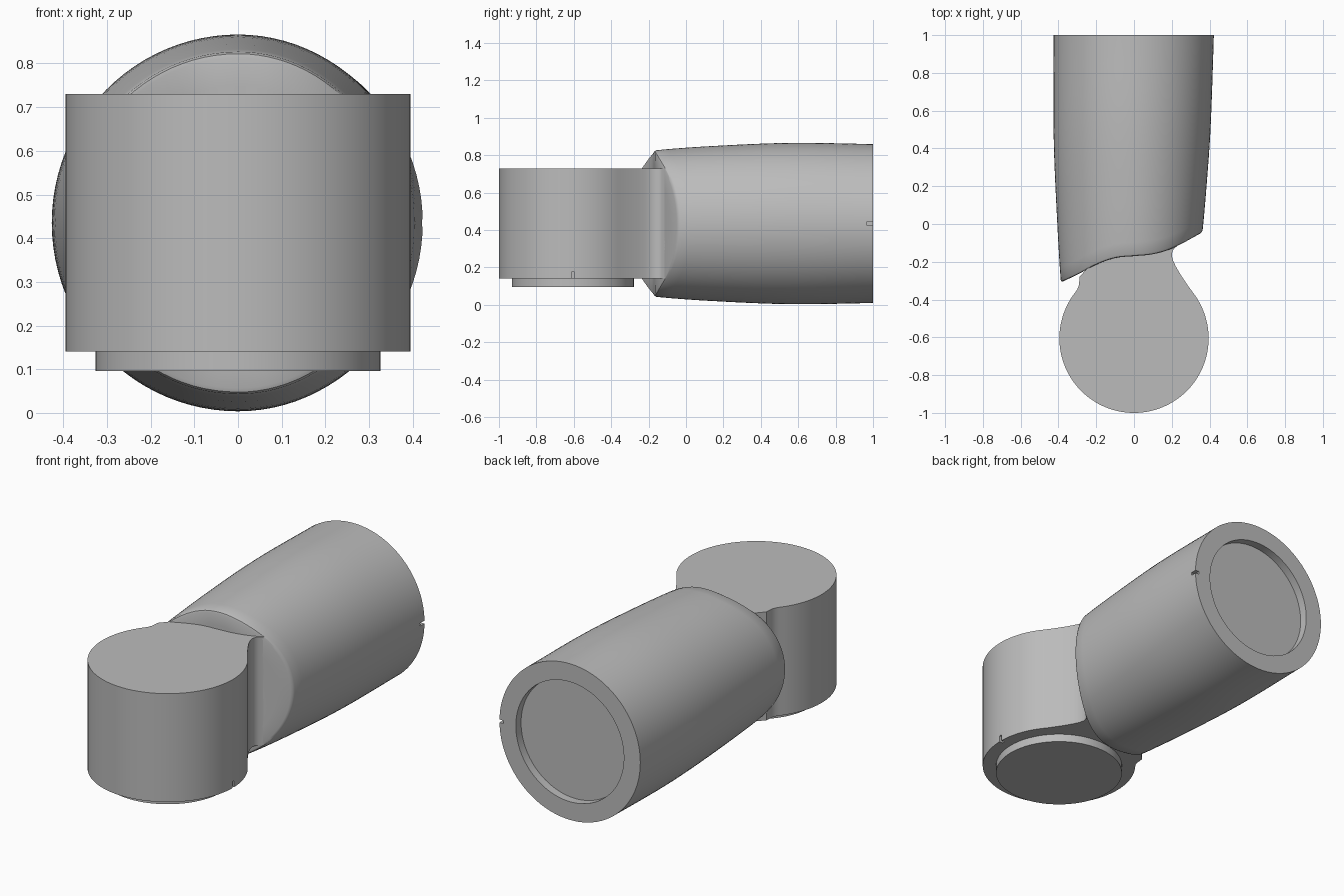
import bpy, bmesh, math
from mathutils import Vector

cube = bpy.data.objects.get("Cube")
if cube:
    bpy.data.objects.remove(cube)

grey = bpy.data.materials.new("plain_grey")
grey.use_nodes = True
grey.diffuse_color = (0.5, 0.5, 0.5, 1)
grey.node_tree.nodes["Principled BSDF"].inputs["Base Color"].default_value = (0.5, 0.5, 0.5, 1)


def finish(bm, name):
    bmesh.ops.recalc_face_normals(bm, faces=bm.faces)
    mesh = bpy.data.meshes.new(name)
    bm.to_mesh(mesh)
    bm.free()
    mesh.materials.append(grey)
    obj = bpy.data.objects.new(name, mesh)
    bpy.context.collection.objects.link(obj)
    return obj


def select(obj):
    bpy.ops.object.select_all(action='DESELECT')
    obj.select_set(True)
    bpy.context.view_layer.objects.active = obj


def smooth(obj):
    select(obj)
    bpy.ops.object.shade_smooth_by_angle(angle=math.radians(30))


def curve(pts, t):
    """Smooth curve through sorted (t, value) pairs."""
    n = len(pts) - 1
    t = max(pts[0][0], min(pts[n][0], t))
    i = next(k for k in range(n) if t <= pts[k + 1][0])

    def slope(k):
        a, b = pts[max(k - 1, 0)], pts[min(k + 1, n)]
        return (b[1] - a[1]) / (b[0] - a[0])
    (t0, v0), (t1, v1) = pts[i], pts[i + 1]
    h = t1 - t0
    u = (t - t0) / h
    s = u * u * (3 - 2 * u)
    return (v0 + (v1 - v0) * s + h * slope(i) * u * (1 - u) ** 2
            - h * slope(i + 1) * u * u * (1 - u))


def cut_notch(obj, centre, size):
    bm = bmesh.new()
    bmesh.ops.create_cube(bm, size=1)
    for v in bm.verts:
        v.co = Vector(c + s * p for c, s, p in zip(centre, size, v.co))
    cutter = finish(bm, "notch_cutter")
    cutter.hide_render = True
    mod = obj.modifiers.new("notch", 'BOOLEAN')
    mod.operation = 'DIFFERENCE'
    mod.solver = 'EXACT'
    mod.object = cutter
    select(obj)
    bpy.ops.object.modifier_apply(modifier=mod.name)
    bpy.data.objects.remove(cutter)


# Profiles of the sleeve: wavy mouth, left and right half widths, half height
MOUTH = [(-.4, -.315), (-.3, -.268), (-.2, -.215), (-.1, -.18), (0, -.17),
         (.1, -.16), (.2, -.13), (.37, -.04)]
WIDE_NEG = [(-.31, .388), (0, .406), (.45, .425), (1, .425)]
WIDE_POS = [(-.3, .345), (-.05, .363), (.2, .384), (.5, .405), (1, .423)]
TALL = [(-.31, .38), (-.17, .392), (.1, .412), (.55, .431), (1, .425)]
MID_Z = .435
SIDES = 96


def sleeve_ring(bm, t, scale=1.0, push=0.0):
    """Ring at fraction t from mouth to back; scale shrinks it across."""
    ring = []
    for k in range(SIDES):
        a = math.tau * k / SIDES
        c, s = math.cos(a), math.sin(a)
        wide = WIDE_POS if c > 0 else WIDE_NEG
        x = c * .38
        for _ in range(3):
            front = curve(MOUTH, x)
            y = front + t * (1 - front)
            x = c * curve(wide, y)
        z = s * curve(TALL, y)
        if t == 0:
            y = curve(MOUTH, x * scale)
        ring.append(bm.verts.new((x * scale, y + push, MID_Z + z * scale)))
    return ring


def bridge(bm, rings):
    for a, b in zip(rings, rings[1:]):
        for k in range(SIDES):
            j = (k + 1) % SIDES
            bm.faces.new((a[k], a[j], b[j], b[k]))


# Sleeve: curved mouth face, softened rim, bulging wall, socket in the back
bm = bmesh.new()
rings = [sleeve_ring(bm, 0, s) for s in (.02, .2, .4, .6, .8, .965)]
rings.append(sleeve_ring(bm, 0, .988, .003))
rings.append(sleeve_ring(bm, 0, 1, .012))
rings += [sleeve_ring(bm, i / 16) for i in range(1, 17)]
rings.append(sleeve_ring(bm, 1, .767))
rings.append(sleeve_ring(bm, 1, .767, -.045))
bridge(bm, rings)
bm.faces.new(rings[0])
bm.faces.new(rings[-1])
sleeve = finish(bm, "sleeve")
cut_notch(sleeve, (.42, .985, MID_Z), (.04, .04, .016))
smooth(sleeve)

# Round block with a neck running into the sleeve
RADIUS, CY = .395, -.605
outline = []
for i in range(81):
    a = math.radians(38 - 256 * i / 80)
    outline.append((RADIUS * math.cos(a), CY + RADIUS * math.sin(a)))
outline += [(-.3, -.345), (-.292, -.325), (-.29, -.305), (-.288, -.28), (-.2, -.18),
            (-.15, -.05), (.15, -.05), (.235, -.112), (.215, -.127), (.204, -.143),
            (.2, -.165), (.206, -.192), (.22, -.222), (.24, -.257), (.265, -.296),
            (.29, -.333)]
bm = bmesh.new()
base = bm.faces.new([bm.verts.new((x, y, .14)) for x, y in outline])
new = bmesh.ops.extrude_face_region(bm, geom=[base], use_keep_orig=True)["geom"]
bmesh.ops.translate(bm, vec=(0, 0, .59), verts=[g for g in new if isinstance(g, bmesh.types.BMVert)])
block = finish(bm, "round_block")
cut_notch(block, (.395, CY, .155), (.04, .016, .04))
smooth(block)

# Round plug under the block
bm = bmesh.new()
bmesh.ops.create_cone(bm, cap_ends=True, segments=80, radius1=.326, radius2=.326, depth=.05)
bmesh.ops.translate(bm, vec=(0, CY, .121), verts=bm.verts)
smooth(finish(bm, "bottom_plug"))
